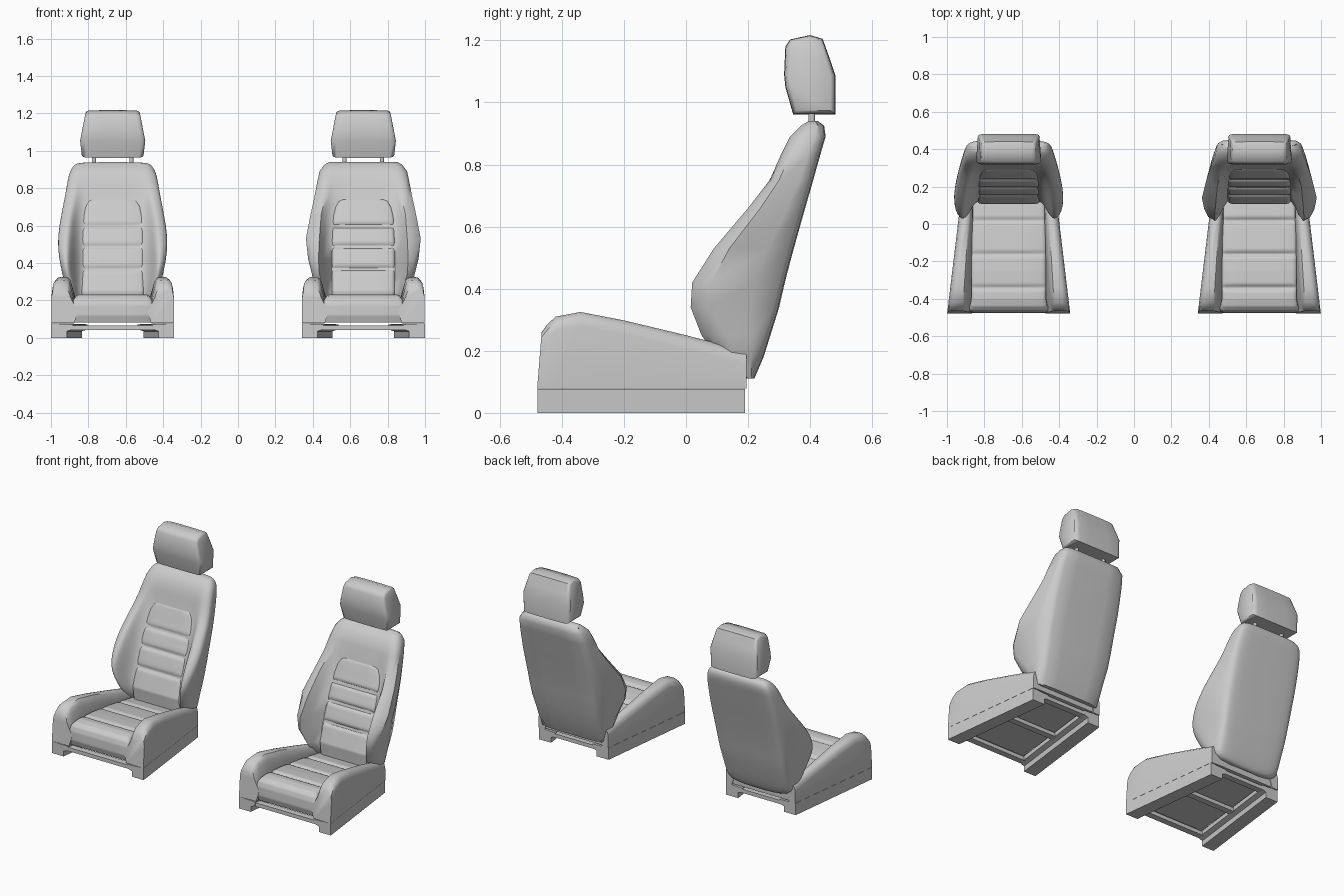
import bpy, math

if "Cube" in bpy.data.objects:
    bpy.data.objects.remove(bpy.data.objects["Cube"])


def finish(ob, angle=40, levels=0):
    if levels:
        ob.modifiers.new("subdivide", 'SUBSURF').levels = levels
        ob.modifiers["subdivide"].render_levels = levels
        angle = 180
    bpy.ops.object.select_all(action='DESELECT')
    ob.select_set(True)
    bpy.context.view_layer.objects.active = ob
    bpy.ops.object.shade_smooth_by_angle(angle=math.radians(angle))


def make(name, verts, faces, cx, fix=True):
    me = bpy.data.meshes.new(name)
    me.from_pydata(verts, [], faces)
    ob = bpy.data.objects.new(name, me)
    ob.location.x = cx
    bpy.context.collection.objects.link(ob)
    if fix:
        bpy.ops.object.select_all(action='DESELECT')
        ob.select_set(True)
        bpy.context.view_layer.objects.active = ob
        bpy.ops.object.mode_set(mode='EDIT')
        bpy.ops.mesh.select_all(action='SELECT')
        bpy.ops.mesh.normals_make_consistent(inside=False)
        bpy.ops.object.mode_set(mode='OBJECT')
    return ob


def loft(name, rings, cx, angle=40, levels=0):
    n = len(rings[0])
    verts = [v for r in rings for v in r]
    faces = [(j*n + i, j*n + (i+1) % n, (j+1)*n + (i+1) % n, (j+1)*n + i)
             for j in range(len(rings)-1) for i in range(n)]
    faces += [tuple(range(n)), tuple(range(len(verts)-n, len(verts)))]
    finish(make(name, verts, faces, cx), angle, levels)


def box(name, cx, x, y, z):
    loft(name, [[(a, y[0], z[0]), (a, y[1], z[0]), (a, y[1], z[1]), (a, y[0], z[1])] for a in x], cx)


def padded_panel(name, path, axis, grooves, depth, tuck, cx):
    """Quilted sheet along a path of (y, z, half width), grooved across."""
    rows = []
    for a, b in zip(path, path[1:]):
        steps = max(2, int(math.hypot(b[0]-a[0], b[1]-a[1]) / 0.007))
        rows += [[p + (q-p)*k/steps for p, q in zip(a, b)] for k in range(steps)]
    rows.append(list(path[-1]))
    cols = [(-1, tuck), (-1, .014), (-.96, .004), (-.88, 0), (-.45, 0), (0, 0),
            (.45, 0), (.88, 0), (.96, .004), (1, .014), (1, tuck)]
    verts = []
    for j, (y, z, w) in enumerate(rows):
        p, q = rows[max(j-3, 0)], rows[min(j+3, len(rows)-1)]
        ty, tz = q[0]-p[0], q[1]-p[1]
        le = math.hypot(ty, tz)
        ny, nz = -tz/le, ty/le
        g = depth * sum(math.exp(-(((y, z)[axis]-c)/.013)**2) for c in grooves)
        for f, d in cols:
            d += g if abs(f) < .93 else g*.5
            verts.append((f*w, y - ny*d, z - nz*d))
    n = len(cols)
    faces = [(j*n+i, j*n+i+1, (j+1)*n+i+1, (j+1)*n+i)
             for j in range(len(rows)-1) for i in range(n-1)]
    finish(make(name, verts, faces, cx, False), 60)


def taper(y):
    return .328 - .12*(y + .47)


# backrest stations: z, insert x, insert y, crest x, crest y, side x, side y, rear x, rear y
BACK = [(.11, .16, .195, .19, .195, .215, .20, .205, .22),
        (.18, .17, .13, .20, .10, .245, .15, .22, .25),
        (.25, .17, .12, .21, .05, .255, .13, .225, .272),
        (.34, .17, .15, .235, .015, .275, .07, .235, .30),
        (.42, .17, .175, .24, .02, .295, .08, .24, .318),
        (.53, .17, .215, .235, .09, .307, .14, .24, .347),
        (.66, .165, .265, .225, .20, .282, .24, .24, .384),
        (.75, .15, .295, .205, .27, .262, .30, .235, .41),
        (.83, .14, .31, .20, .305, .247, .335, .23, .432),
        (.89, .13, .335, .19, .335, .234, .37, .22, .45),
        (.925, .12, .37, .175, .37, .208, .395, .20, .445),
        (.94, .11, .395, .16, .395, .182, .405, .17, .425)]
INSERT = [(.115, .17, .165), (.108, .25, .168), (.138, .34, .168), (.163, .42, .168),
          (.203, .53, .168), (.253, .65, .164), (.272, .70, .153), (.285, .732, .135),
          (.300, .748, .112)]
CUSHION = [(-.462, .083, .215), (-.474, .12, .217), (-.472, .175, .217), (-.462, .205, .212),
           (-.44, .224, .205), (-.40, .232, .20), (-.25, .222, .20), (-.05, .195, .20),
           (.17, .16, .195)]
BOLSTER = [(-.465, .26), (-.447, .285), (-.42, .31), (-.34, .325), (-.2, .298), (0, .25), (.195, .20)]
HEAD = [(.345, .962), (.32, 1.05), (.316, 1.09), (.32, 1.18), (.335, 1.203), (.40, 1.217),
        (.44, 1.205), (.462, 1.145), (.482, 1.085), (.482, .962)]


def head_width(z):
    return .165 + (z-.962)*.45 if z < 1.0 else .183 - (z-1.0)*.175


def seat(side, cx, levels, groove):
    # backrest shell with recessed middle
    rings = []
    for z, xi, yi, xb, yb, xo, yo, xr, yr in BACK:
        half = [(0, yi), (xi*.6, yi), (xi, yi), (xb*.6+xi*.4, yb*.5+yi*.5), (xb, yb),
                (xb*.4+xo*.6, yb*.7+yo*.3), (xo, yo), (xo*.45+xr*.55, yo*.4+yr*.6),
                (xr, yr-.018), (xr*.88, yr-.003), (xr*.5, yr), (0, yr)]
        rings.append([(x, y, z) for x, y in half] + [(-x, y, z) for x, y in half[-2:0:-1]])
    loft(side + "_backrest", rings, cx, 50, levels)
    padded_panel(side + "_backrest_insert", INSERT, 1, (.37, .49, .60), groove, .03, cx)

    # seat cushion and its base
    padded_panel(side + "_cushion", CUSHION, 0, (-.34, -.16, .02), groove, .06, cx)
    box(side + "_cushion_base", cx, (-.205, .205), (-.455, .19), (.083, .14))

    # side bolsters and rails
    for s, tag in ((-1, "_left"), (1, "_right")):
        rings = []
        for k, (y, t) in enumerate(BOLSTER):
            xo = taper(y)
            xi = .238 - .062*(y + .47)
            pts = [(xo, .078), (xo, t-.045), (xo-.006, t-.018), (xo-.022, t-.003), (xo-.035, t),
                   (xi+.008, t-.003), (xi-.004, t-.018), (xi-.012, t-.045), (.187, .145), (.205, .078)]
            shear = .08 if k == 0 else 0
            rings.append([(s*x, y - shear*(t-z), z) for x, z in pts])
        loft(side + tag + "_bolster", rings, cx)
        rings = []
        for y in (-.478, .19):
            o = taper(y)
            rings.append([(s*x, y, z) for x, z in
                          ((o, 0), (o-.085, 0), (o-.085, .035), (o-.115, .045),
                           (o-.115, .072), (o, .077))])
        loft(side + tag + "_rail", rings, cx, 20)
        # headrest post
        bpy.ops.mesh.primitive_cylinder_add(vertices=12, radius=.011, depth=.09,
                                            location=(cx + s*.1, .405, .95))
        bpy.context.object.name = side + tag + "_headrest_post"
        finish(bpy.context.object)

    # cross members under the seat
    for tag, y, w in (("front", -.455, .22), ("middle", -.13, .2), ("rear", .17, .16)):
        box(side + "_" + tag + "_cross_bar", cx, (-w, w), (y-.02, y+.02), (.042, .066))

    # headrest
    rings = []
    for f, sc in ((-1, .8), (-.95, .93), (-.85, .98), (-.4, 1), (.4, 1), (.85, .98), (.95, .93), (1, .8)):
        rings.append([(f*head_width(z), .40 + (y-.40)*sc, 1.085 + (z-1.085)*(.5+.5*sc))
                      for y, z in HEAD])
    loft(side + "_headrest", rings, cx, 50)


seat("left_seat", -.67, 2, .010)
seat("right_seat", .67, 0, .016)
